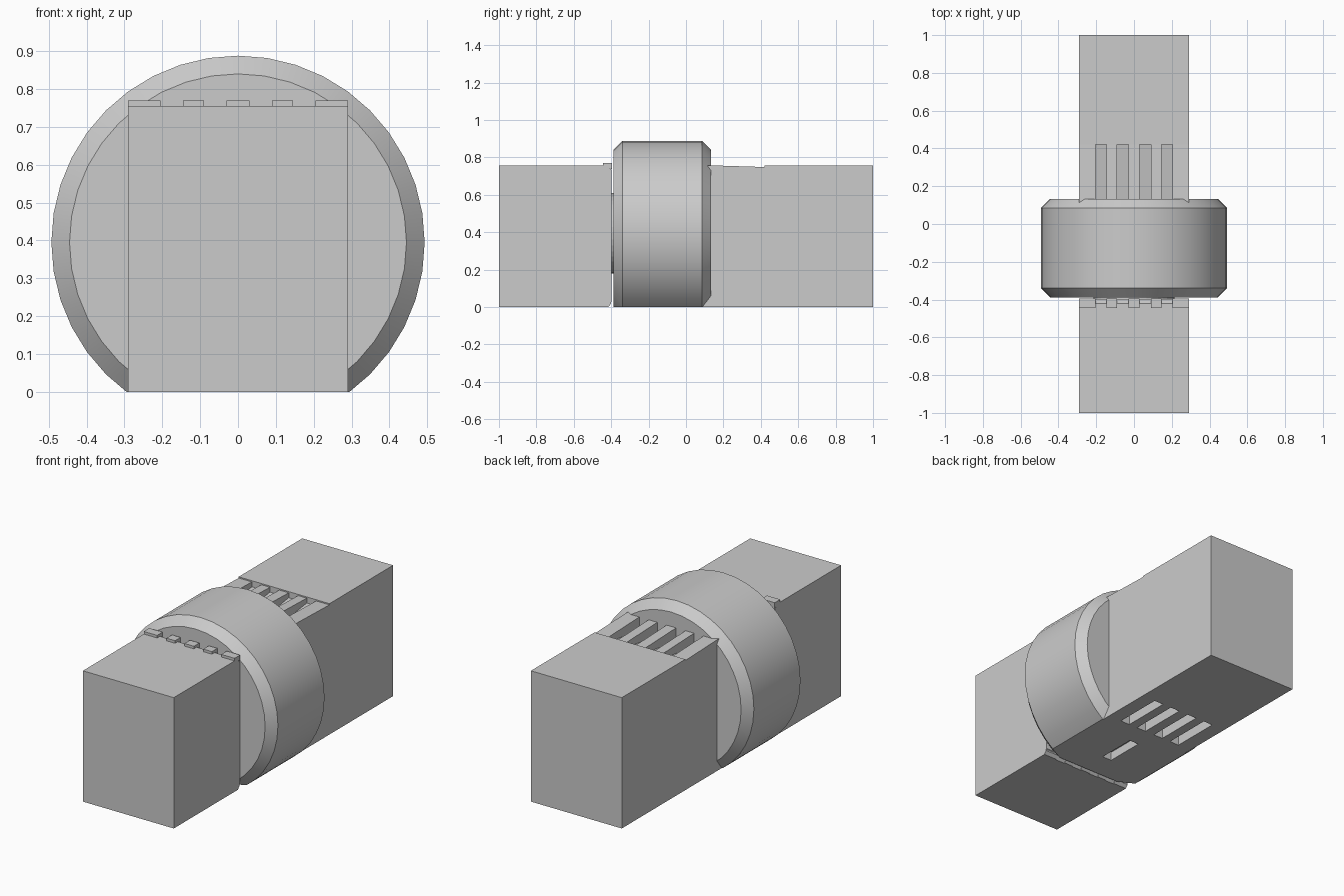
import bpy, bmesh, math
from mathutils import Vector

if "Cube" in bpy.data.objects:
    bpy.data.objects.remove(bpy.data.objects["Cube"])

grey = bpy.data.materials.new("plain grey")
grey.diffuse_color = (0.6, 0.6, 0.6, 1)
grey.use_nodes = True
grey.node_tree.nodes["Principled BSDF"].inputs["Base Color"].default_value = grey.diffuse_color


def finish(bm, name):
    bmesh.ops.recalc_face_normals(bm, faces=bm.faces)
    me = bpy.data.meshes.new(name)
    bm.to_mesh(me)
    bm.free()
    me.materials.append(grey)
    ob = bpy.data.objects.new(name, me)
    bpy.context.collection.objects.link(ob)
    return ob


def prisms(name, profile, spans):
    """Extrude a (y, z) profile across each x span."""
    bm = bmesh.new()
    for x0, x1 in spans:
        face = bm.faces.new([bm.verts.new((x0, y, z)) for y, z in profile])
        ext = bmesh.ops.extrude_face_region(bm, geom=[face])
        moved = [v for v in ext["geom"] if isinstance(v, bmesh.types.BMVert)]
        bmesh.ops.translate(bm, verts=moved, vec=(x1 - x0, 0, 0))
    return finish(bm, name)


def lathe(name, profile, z, steps):
    """Spin a (y, radius) profile round the y axis."""
    bm = bmesh.new()
    rings = []
    for y, r in profile:
        rings.append([bm.verts.new((r * math.sin(2 * math.pi * i / steps), y,
                                    z + r * math.cos(2 * math.pi * i / steps)))
                      for i in range(steps)])
    for a, b in zip(rings, rings[1:]):
        for i in range(steps):
            j = (i + 1) % steps
            bm.faces.new((a[i], a[j], b[j], b[i]))
    bm.faces.new(rings[0])
    bm.faces.new(rings[-1])
    return finish(bm, name)


def cut(ob, cutter):
    mod = ob.modifiers.new("cut", "BOOLEAN")
    mod.operation = "DIFFERENCE"
    mod.solver = "EXACT"
    mod.object = cutter
    bpy.context.view_layer.objects.active = ob
    bpy.ops.object.modifier_apply(modifier=mod.name)
    bpy.data.objects.remove(cutter)


W = 0.29
TEETH = [(-W, -0.205), (-0.145, -0.09), (-0.03, 0.03), (0.09, 0.145), (0.205, W)]
SLOTS = [(a[1], b[0]) for a, b in zip(TEETH, TEETH[1:])]

# front block with its rear edges bevelled
prisms("front_block", [(-1, 0), (-1, 0.755), (-0.42, 0.755), (-0.397, 0.73),
                       (-0.397, 0.03), (-0.42, 0)], [(-W, W)])

# comb teeth along the top and bottom of the gap
prisms("upper_teeth", [(-0.445, 0.75), (-0.445, 0.77), (-0.395, 0.77),
                       (-0.395, 0.735), (-0.42, 0.75)], TEETH)
prisms("lower_teeth", [(-0.425, 0), (-0.425, 0.02), (-0.4, 0.03), (-0.4, 0.018), (-0.415, 0)],
       TEETH)

# chamfered drum with a flat foot and a small pocket underneath
drum = lathe("drum", [(-0.388, 0.445), (-0.34, 0.493), (0.085, 0.493), (0.133, 0.445)],
             0.395, 40)
bm = bmesh.new()
bm.from_mesh(drum.data)
res = bmesh.ops.bisect_plane(bm, geom=bm.verts[:] + bm.edges[:] + bm.faces[:],
                             plane_co=Vector((0, 0, 0)), plane_no=Vector((0, 0, -1)),
                             clear_outer=True)
edges = [e for e in res["geom_cut"] if isinstance(e, bmesh.types.BMEdge)]
bmesh.ops.contextual_create(bm, geom=edges)
bmesh.ops.recalc_face_normals(bm, faces=bm.faces)
bm.to_mesh(drum.data)
bm.free()
cut(drum, prisms("pocket_cutter", [(-0.23, -0.05), (-0.23, 0.05), (0, 0.05), (0, -0.05)],
                 [(-0.03, 0.03)]))
bpy.ops.object.select_all(action="DESELECT")
drum.select_set(True)
bpy.context.view_layer.objects.active = drum
bpy.ops.object.shade_smooth_by_angle(angle=math.radians(30))

# hub joining drum and front block
lathe("hub", [(-0.4, 0.215), (-0.38, 0.215)], 0.395, 40)

# rear block with slots above and below
rear = prisms("rear_block", [(1, 0), (1, 0.755), (0.42, 0.755), (0.42, 0.748), (0.13, 0.757),
                             (0.08, 0.757), (0.08, 0)], [(-W, W)])
cut(rear, prisms("upper_slot_cutter", [(0.42, 0.8), (0.42, 0.72), (0.13, 0.68), (0.0, 0.68),
                                       (0.0, 0.8)], SLOTS))
cut(rear, prisms("lower_slot_cutter", [(0.12, -0.05), (0.12, 0.06), (0.42, 0.06),
                                       (0.42, -0.05)], SLOTS))
